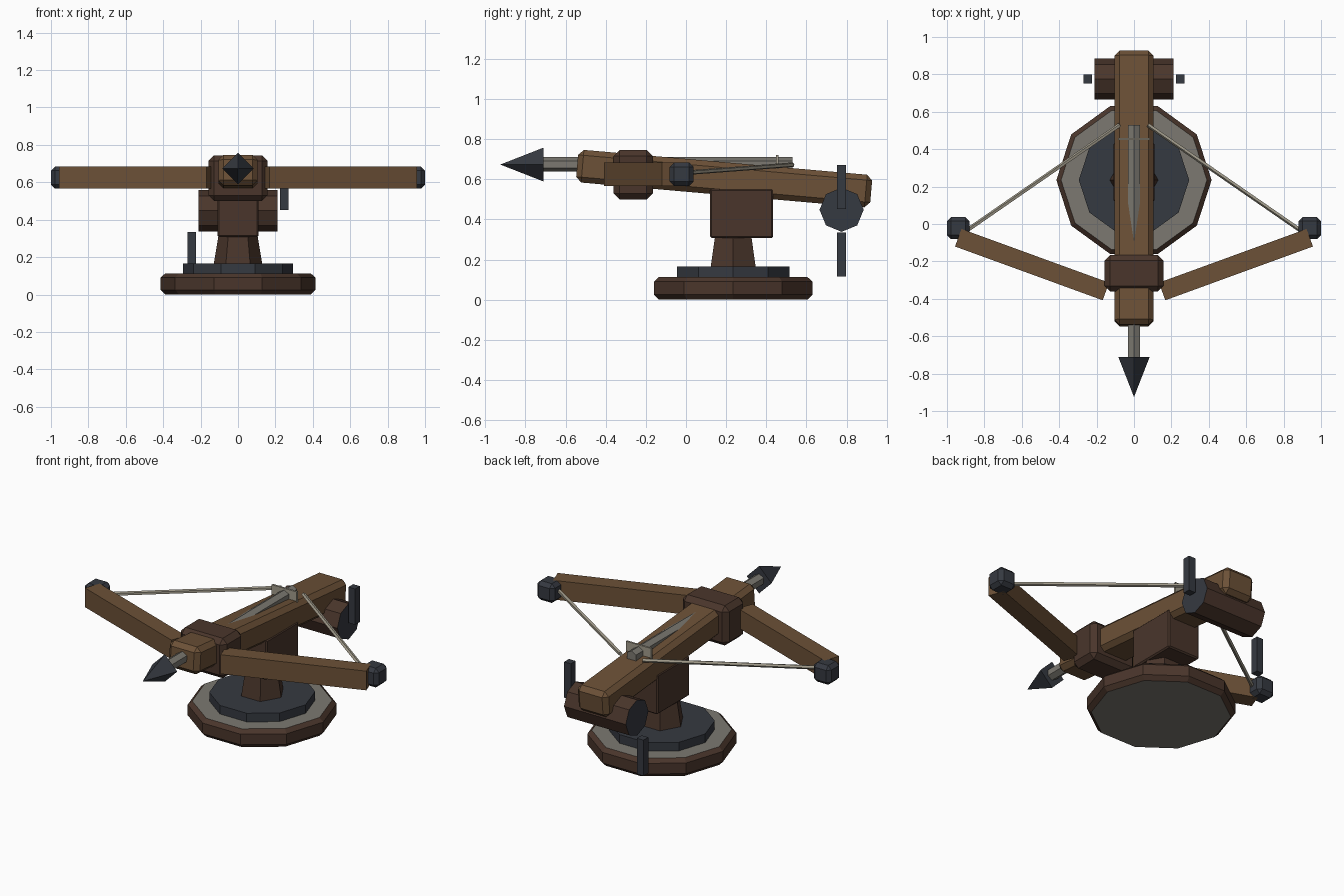
import bpy, bmesh
from math import cos, sin, radians, pi
from mathutils import Matrix, Vector

if "Cube" in bpy.data.objects:
    bpy.data.objects.remove(bpy.data.objects["Cube"])


def mat(name, rgb):
    m = bpy.data.materials.new(name)
    m.diffuse_color = (*rgb, 1)
    m.use_nodes = True
    m.node_tree.nodes["Principled BSDF"].inputs["Base Color"].default_value = m.diffuse_color
    return m


WOOD = mat("oak", (0.15, 0.082, 0.038))
DARK = mat("dark_wood", (0.068, 0.036, 0.024))
IRON = mat("iron", (0.036, 0.041, 0.052))
STONE = mat("stone", (0.2, 0.19, 0.165))
CORD = mat("cord", (0.36, 0.33, 0.26))


def finish(name, bm, mats, matrix):
    me = bpy.data.meshes.new(name)
    bmesh.ops.recalc_face_normals(bm, faces=bm.faces)
    bm.to_mesh(me)
    bm.free()
    for m in mats:
        me.materials.append(m)
    ob = bpy.data.objects.new(name, me)
    ob.matrix_world = matrix
    bpy.context.collection.objects.link(ob)
    return ob


def box(name, centre, size, m, bevel=0.0, rot=None):
    bm = bmesh.new()
    bmesh.ops.create_cube(bm, size=1, matrix=Matrix.Diagonal((*size, 1)))
    ob = finish(name, bm, [m], Matrix.Translation(centre) @ (rot or Matrix()))
    if bevel:
        b = ob.modifiers.new("chamfer", "BEVEL")
        b.width, b.segments = bevel, 1
    return ob


def turned(name, n, rings, m, matrix, cap=None, phase=0.0):
    """n-sided solid from (radius, height) rings along local z"""
    bm = bmesh.new()
    loops = []
    for r, z in rings:
        k = 1 if r == 0 else n
        loops.append([bm.verts.new((r * cos(phase + 2 * pi * i / n),
                                    r * sin(phase + 2 * pi * i / n), z)) for i in range(k)])
    for a, b in zip(loops, loops[1:]):
        for i in range(n):
            j = (i + 1) % n
            if len(b) == 1:
                bm.faces.new((a[i], a[j], b[0]))
            else:
                bm.faces.new((a[i], a[j], b[j], b[i]))
    for loop in (loops[0], loops[-1]):
        if len(loop) > 1:
            bm.faces.new(loop).material_index = 1 if cap else 0
    return finish(name, bm, [m, cap] if cap else [m], matrix)


def rod(name, a, b, r, m, n=6):
    a, b = Vector(a), Vector(b)
    d = b - a
    q = d.to_track_quat("Z", "Y").to_matrix().to_4x4()
    return turned(name, n, [(r, 0), (r, d.length)], m, Matrix.Translation(a) @ q)


# round base, turntable and pedestal
foot = Matrix.Translation((0, 0.235, 0))
turned("base", 10, [(0.39, 0), (0.415, 0.025), (0.415, 0.09), (0.39, 0.112)], DARK, foot, STONE)
turned("turntable", 10, [(0.295, 0.105), (0.295, 0.165)], IRON, foot)
turned("pedestal", 6, [(0.13, 0.16), (0.102, 0.33)], DARK, foot)
box("cradle", (0, 0.277, 0.43), (0.22, 0.315, 0.245), DARK, 0.008)

# tilted stock and the bow socket
box("stock", (0, 0.19, 0.603), (0.21, 1.47, 0.163), WOOD, 0.027, Matrix.Rotation(radians(-5), 4, "X"))
box("bow_socket", (0, -0.263, 0.622), (0.315, 0.195, 0.245), DARK, 0.03)

# bow arms, tips and strings
for s, side in ((-1, "left"), (1, "right")):
    box(f"bow_arm_{side}", (s * 0.545, -0.217, 0.625), (0.84, 0.1, 0.118), WOOD, 0,
        Matrix.Rotation(radians(s * 20), 4, "Z"))
    box(f"bow_tip_{side}", (s * 0.94, -0.022, 0.625), (0.12, 0.118, 0.118), IRON, 0.022)
    rod(f"string_{side}", (s * 0.9, -0.04, 0.629), (s * 0.075, 0.53, 0.672), 0.012, CORD, 5)

# bolt with head and fletching
fwd = Matrix.Rotation(radians(90), 4, "X")
turned("bolt_shaft", 6, [(0.036, -0.53), (0.036, 0.73)], STONE,
       Matrix.Translation((0, 0, 0.674)) @ fwd, phase=pi / 6)
turned("bolt_head", 4, [(0.084, 0.71), (0, 0.925)], IRON, Matrix.Translation((0, 0, 0.673)) @ fwd)
box("fletching", (0, 0.455, 0.685), (0.17, 0.012, 0.07), CORD)

# winch drum with crank handles
turned("winch_drum", 8, [(0.11, -0.21), (0.11, 0.21)], DARK,
       Matrix.Translation((0, 0.775, 0.448)) @ Matrix.Rotation(radians(90), 4, "Y"), IRON)
box("crank_right", (0.247, 0.775, 0.562), (0.046, 0.046, 0.22), IRON)
box("crank_left", (-0.247, 0.775, 0.225), (0.046, 0.046, 0.22), IRON)
